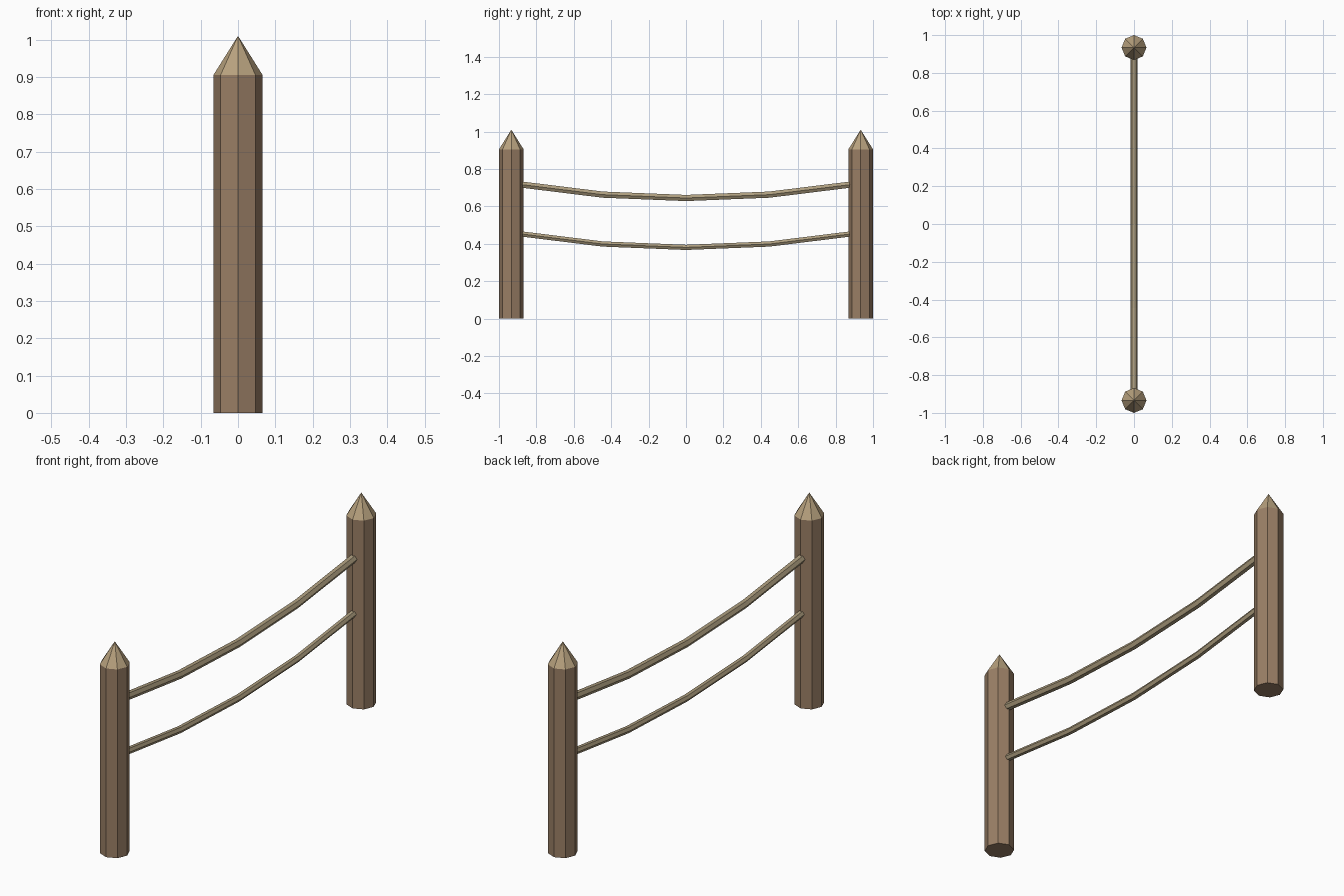
import bpy, bmesh
from math import cos, sin, pi
from mathutils import Vector

if "Cube" in bpy.data.objects:
    bpy.data.objects.remove(bpy.data.objects["Cube"])


def material(name, rgb):
    m = bpy.data.materials.new(name)
    m.diffuse_color = (*rgb, 1)
    m.use_nodes = True
    m.node_tree.nodes["Principled BSDF"].inputs["Base Color"].default_value = m.diffuse_color
    return m


BARK = material("bark", (0.32, 0.21, 0.13))
CUT_WOOD = material("cut_wood", (0.48, 0.36, 0.21))
ROPE = material("rope", (0.42, 0.34, 0.21))


def add_object(name, bm, *mats):
    bmesh.ops.recalc_face_normals(bm, faces=bm.faces)
    mesh = bpy.data.meshes.new(name)
    bm.to_mesh(mesh)
    bm.free()
    for m in mats:
        mesh.materials.append(m)
    bpy.context.collection.objects.link(bpy.data.objects.new(name, mesh))


# Octagonal post with a sharpened tip
def post(name, y, radius=0.066, shoulder=0.905, top=1.01, sides=8):
    bm = bmesh.new()
    rings = [[bm.verts.new((radius * cos(2 * pi * i / sides),
                            y + radius * sin(2 * pi * i / sides), z))
              for i in range(sides)] for z in (0, shoulder)]
    tip = bm.verts.new((0, y, top))
    bm.faces.new(rings[0])
    for i in range(sides):
        j = (i + 1) % sides
        bm.faces.new((rings[0][i], rings[0][j], rings[1][j], rings[1][i]))
        bm.faces.new((rings[1][i], rings[1][j], tip)).material_index = 1
    add_object(name, bm, BARK, CUT_WOOD)


# Six-sided sagging rope swept along y
def rope(name, z, radius, sides=6):
    path = [(-0.89, 0.073), (-0.445, 0.018), (0, 0), (0.445, 0.018), (0.89, 0.073)]
    pts = [Vector((0, y, z + dz)) for y, dz in path]
    bm = bmesh.new()
    rings = []
    for k, p in enumerate(pts):
        along = (pts[min(k + 1, 4)] - pts[max(k - 1, 0)]).normalized()
        side = Vector((1, 0, 0))
        up = side.cross(along)
        rings.append([bm.verts.new(p + radius * (side * cos(2 * pi * i / sides)
                                                 + up * sin(2 * pi * i / sides)))
                      for i in range(sides)])
    for a, b in zip(rings, rings[1:]):
        for i in range(sides):
            j = (i + 1) % sides
            bm.faces.new((a[i], a[j], b[j], b[i]))
    bm.faces.new(rings[0])
    bm.faces.new(rings[-1])
    add_object(name, bm, ROPE)


post("front_post", -0.934)
post("back_post", 0.934)
rope("upper_rope", 0.645, 0.019)
rope("lower_rope", 0.381, 0.016)
